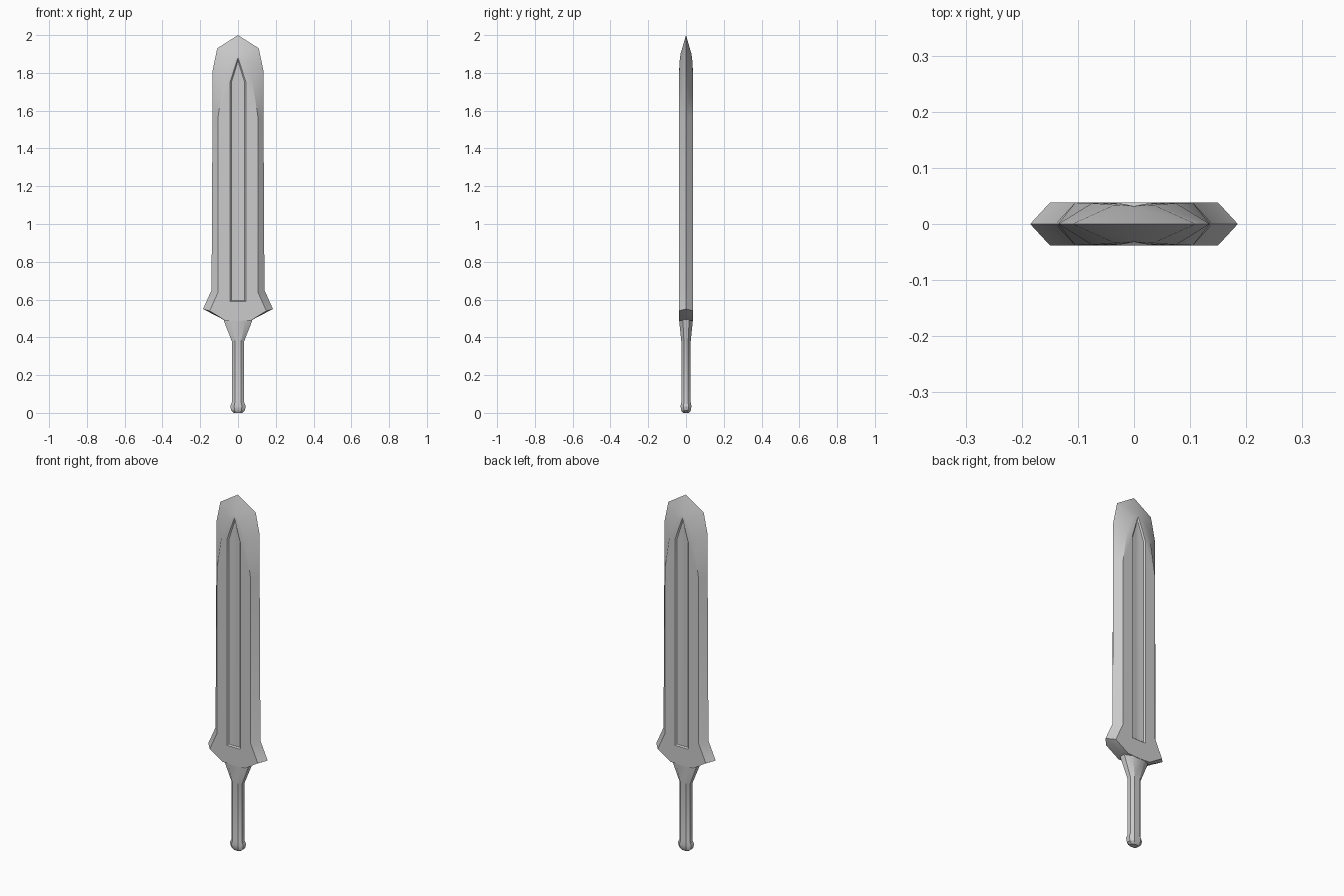
import bpy, bmesh

if "Cube" in bpy.data.objects:
    bpy.data.objects.remove(bpy.data.objects["Cube"])


def finish(name, bm):
    bmesh.ops.remove_doubles(bm, verts=bm.verts, dist=0.0005)
    bmesh.ops.recalc_face_normals(bm, faces=bm.faces)
    mesh = bpy.data.meshes.new(name)
    bm.to_mesh(mesh)
    bm.free()
    obj = bpy.data.objects.new(name, mesh)
    bpy.context.collection.objects.link(obj)
    bpy.ops.object.select_all(action='DESELECT')
    obj.select_set(True)
    bpy.context.view_layer.objects.active = obj
    bpy.ops.object.shade_smooth_by_angle(angle=0.5)
    return obj


# Blade and guard: one quarter, listed from bottom centre to tip as
# (cutting edge x, z), (flat face x, depth, z), (groove rim x, depth, z)
T = 0.038
quarter = [
    ((0, 0.487), (0, T, 0.487), (0, T, 0.59)),
    ((0.07, 0.49), (0.07, T, 0.49), (0.02, T, 0.59)),
    ((0.185, 0.55), (0.15, T, 0.54), (0.042, T, 0.59)),
    ((0.14, 0.65), (0.105, T, 0.64), (0.042, T, 0.65)),
    ((0.135, 1.57), (0.105, T, 1.57), (0.042, T, 1.57)),
    ((0.135, 1.81), (0.075, 0.037, 1.77), (0.042, T, 1.75)),
    ((0.11, 1.93), (0.035, 0.034, 1.86), (0.02, 0.036, 1.82)),
    ((0, 2.0), (0, 0.029, 1.90), (0, 0.032, 1.88)),
]


def add_quarter(bm, sx, sy):
    rings = [[], [], [], []]
    last = len(quarter) - 1
    for i, (edge, face, rim) in enumerate(quarter):
        dz = 0.006 if i < 3 else (-0.014 if i == last else 0)
        floor = (max(rim[0] - 0.007, 0), rim[1] - 0.007, rim[2] + dz)
        for ring, (x, y, z) in zip(rings, ((edge[0], 0, edge[1]), face, rim, floor)):
            ring.append(bm.verts.new((x * sx, -y * sy, z)))
    for a, b in zip(rings, rings[1:]):
        for i in range(last):
            bm.faces.new((a[i], a[i + 1], b[i + 1], b[i]))
    bm.faces.new(rings[3])


bm = bmesh.new()
for sx in (1, -1):
    for sy in (1, -1):
        add_quarter(bm, sx, sy)
finish("blade_and_guard", bm)

# Grip with flared neck and rounded pommel: (z, half width, half depth)
levels = [
    (0, 0.022, 0.016), (0.012, 0.036, 0.025), (0.035, 0.041, 0.029),
    (0.055, 0.033, 0.025), (0.38, 0.033, 0.025), (0.487, 0.075, 0.036),
    (0.50, 0.075, 0.036),
]
octagon = [(1, 0.45), (0.5, 1), (-0.5, 1), (-1, 0.45),
           (-1, -0.45), (-0.5, -1), (0.5, -1), (1, -0.45)]
bm = bmesh.new()
rings = [[bm.verts.new((x * w, y * d, z)) for x, y in octagon] for z, w, d in levels]
for a, b in zip(rings, rings[1:]):
    for i in range(8):
        j = (i + 1) % 8
        bm.faces.new((a[i], a[j], b[j], b[i]))
bm.faces.new(rings[0])
bm.faces.new(rings[-1])
finish("grip", bm)
